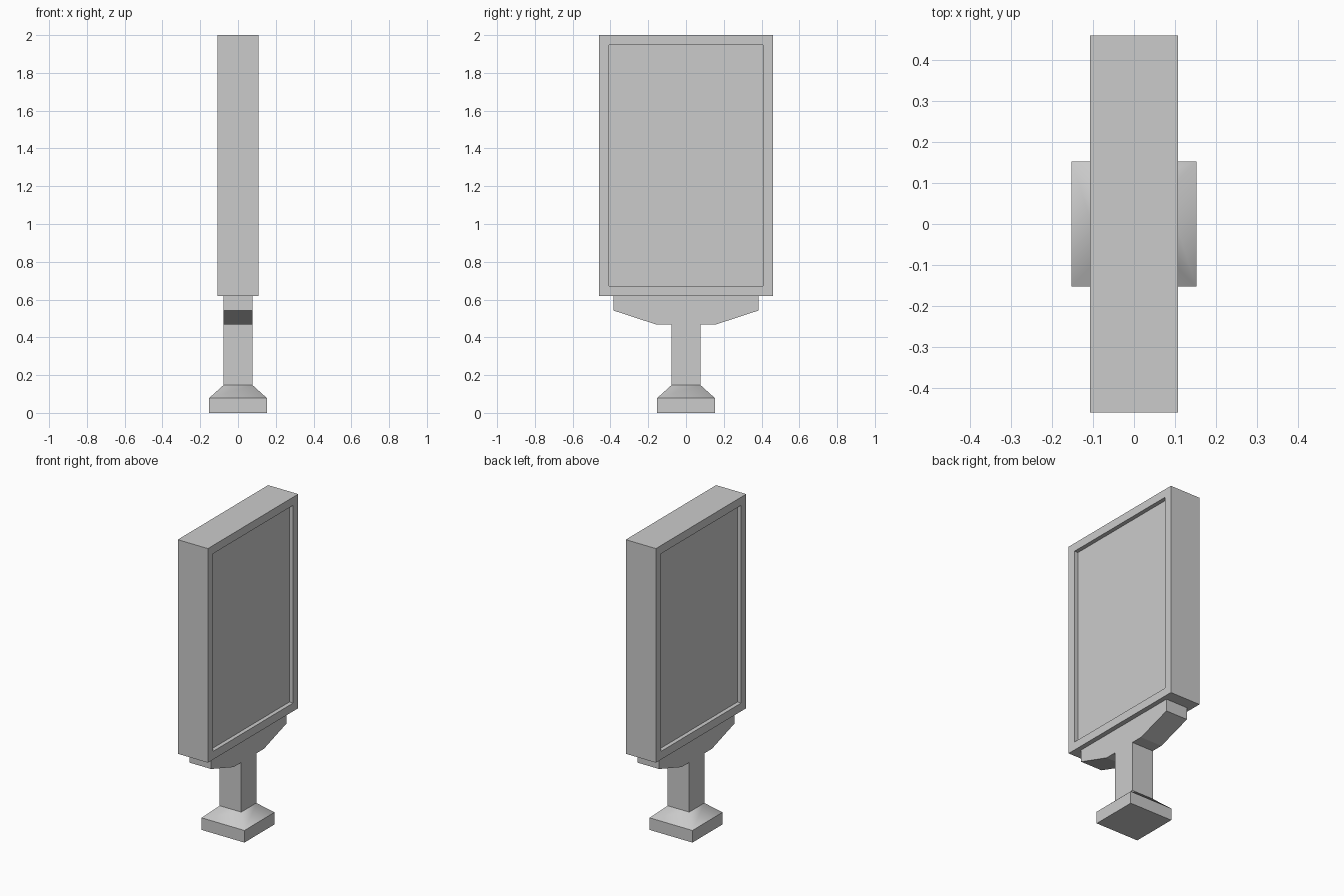
import bpy, bmesh
from mathutils import Vector

if "Cube" in bpy.data.objects:
    bpy.data.objects.remove(bpy.data.objects["Cube"])


def finish(name, bm):
    bmesh.ops.recalc_face_normals(bm, faces=bm.faces)
    mesh = bpy.data.meshes.new(name)
    bm.to_mesh(mesh)
    bm.free()
    obj = bpy.data.objects.new(name, mesh)
    bpy.context.collection.objects.link(obj)
    return obj


# Display cabinet: a box with a recessed screen on both broad sides
HX, HY, Z0, Z1 = 0.1075, 0.46, 0.62, 2.0
FRAME, DEPTH = 0.075, 0.026
bm = bmesh.new()
bmesh.ops.create_cube(bm, size=1)
for v in bm.verts:
    v.co = Vector((v.co.x * 2 * HX, v.co.y * 2 * HY,
                   (Z0 + Z1) / 2 + v.co.z * (Z1 - Z0)))
bm.normal_update()
for screen in [f for f in bm.faces if abs(f.normal.x) > 0.9]:
    inward = -screen.normal.copy()
    bmesh.ops.inset_region(bm, faces=[screen], thickness=FRAME)
    wall = bmesh.ops.extrude_discrete_faces(bm, faces=[screen])["faces"]
    bmesh.ops.translate(bm, verts=wall[0].verts, vec=inward * DEPTH)
finish("display_cabinet", bm)

# Post with flared bracket: mirrored (y, z) profile extruded along x
W = 0.077
half = [(W, 0.147), (W, 0.467), (0.155, 0.467), (0.384, 0.542), (0.384, Z0)]
profile = half + [(-y, z) for y, z in reversed(half)]
bm = bmesh.new()
face = bm.faces.new([bm.verts.new((-W, y, z)) for y, z in profile])
ext = bmesh.ops.extrude_face_region(bm, geom=[face])["geom"]
bmesh.ops.translate(bm, vec=(2 * W, 0, 0),
                    verts=[g for g in ext if isinstance(g, bmesh.types.BMVert)])
finish("post_and_bracket", bm)

# Square foot: stacked square sections, softly shaded on the sloping collar
bm = bmesh.new()
rings = [[bm.verts.new((sx * r, sy * r, z))
          for sx, sy in ((-1, -1), (1, -1), (1, 1), (-1, 1))]
         for r, z in ((0.153, 0), (0.153, 0.078), (W, 0.147))]
bm.faces.new(rings[0])
bm.faces.new(rings[2])
for level, (low, high) in enumerate(zip(rings, rings[1:])):
    for i in range(4):
        j = (i + 1) % 4
        f = bm.faces.new((low[i], low[j], high[j], high[i]))
        f.smooth = level == 1
for e in bm.edges:
    e.smooth = all(f.smooth for f in e.link_faces)
finish("foot", bm)
